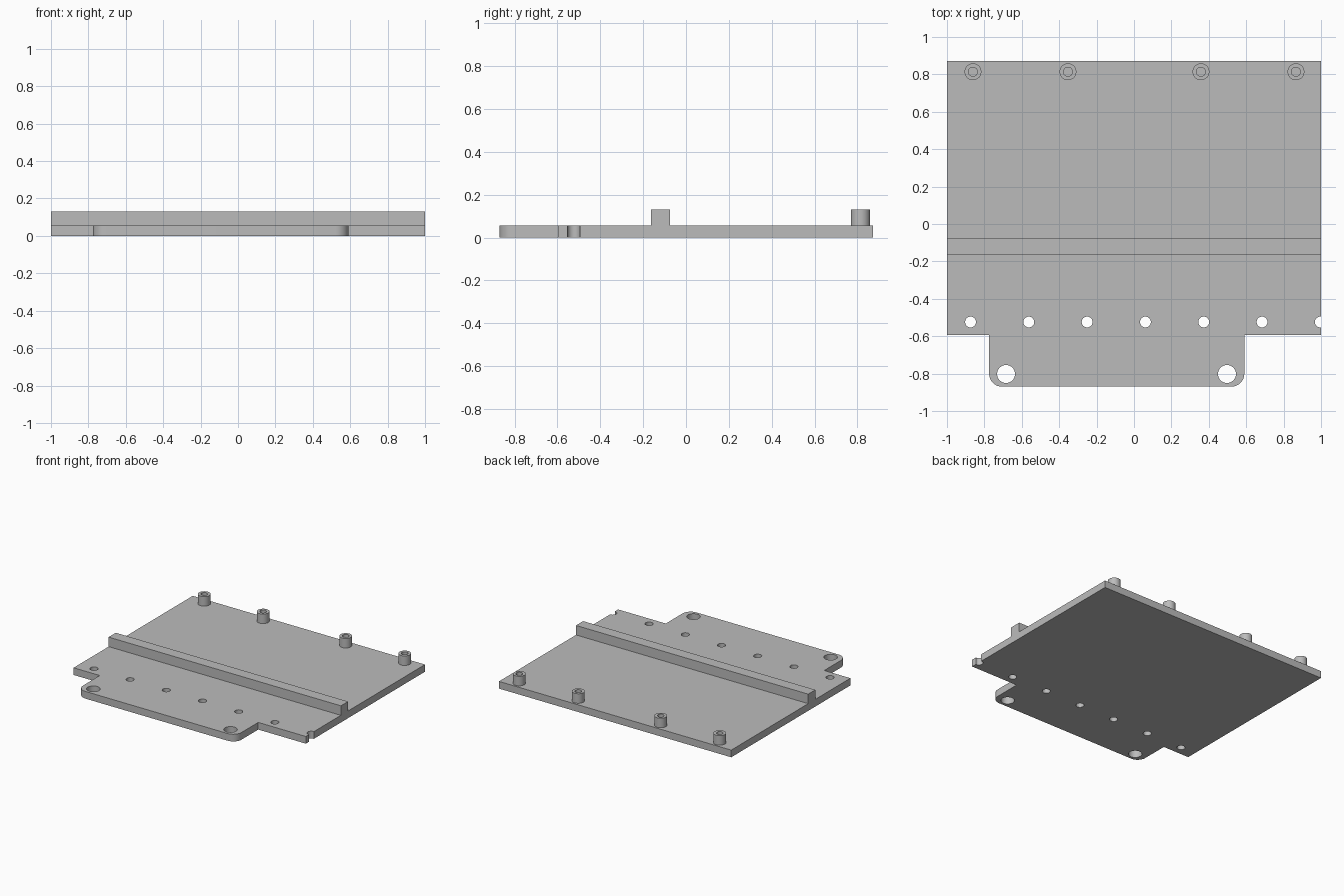
import bpy, bmesh
from math import cos, sin, pi
from mathutils import Matrix

default = bpy.data.objects.get("Cube")
if default:
    bpy.data.objects.remove(default)

PLATE_TOP = 0.056
TOP = 0.13
FRONT, STEP, BACK = -0.87, -0.594, 0.872
TAB_LEFT, TAB_RIGHT, TAB_RADIUS = -0.775, 0.59, 0.07

grey = bpy.data.materials.new("plain grey")
grey.use_nodes = True
colour = (0.5, 0.5, 0.5, 1)
grey.diffuse_color = colour
grey.node_tree.nodes["Principled BSDF"].inputs["Base Color"].default_value = colour


def make_object(name, bm):
    bmesh.ops.recalc_face_normals(bm, faces=bm.faces)
    mesh = bpy.data.meshes.new(name)
    bm.to_mesh(mesh)
    bm.free()
    mesh.materials.append(grey)
    obj = bpy.data.objects.new(name, mesh)
    bpy.context.collection.objects.link(obj)
    return obj


def smooth(obj):
    bpy.ops.object.select_all(action='DESELECT')
    obj.select_set(True)
    bpy.context.view_layer.objects.active = obj
    bpy.ops.object.shade_smooth_by_angle()


def add_cylinder(bm, x, y, z0, z1, radius):
    return bmesh.ops.create_cone(
        bm, cap_ends=True, segments=32, radius1=radius, radius2=radius,
        depth=z1 - z0, matrix=Matrix.Translation((x, y, (z0 + z1) / 2)))["verts"]


def corner(cx, cy, start, steps=8):
    angles = [start + pi / 2 * i / steps for i in range(steps + 1)]
    return [(cx + TAB_RADIUS * cos(a), cy + TAB_RADIUS * sin(a)) for a in angles]


# Base plate with a rounded front tab
outline = [(-1, BACK), (-1, STEP), (TAB_LEFT, STEP)]
outline += corner(TAB_LEFT + TAB_RADIUS, FRONT + TAB_RADIUS, pi)
outline += corner(TAB_RIGHT - TAB_RADIUS, FRONT + TAB_RADIUS, 1.5 * pi)
outline += [(TAB_RIGHT, STEP), (1, STEP), (1, BACK)]
bm = bmesh.new()
face = bm.faces.new([bm.verts.new((x, y, 0)) for x, y in outline])
walls = bmesh.ops.extrude_face_region(bm, geom=[face])["geom"]
bmesh.ops.translate(bm, vec=(0, 0, PLATE_TOP),
                    verts=[v for v in walls if isinstance(v, bmesh.types.BMVert)])
plate = make_object("base_plate", bm)

# Hole cutter: a row of small holes, the last breaking the edge, and two tab holes
bm = bmesh.new()
for i in range(7):
    add_cylinder(bm, -0.874 + 0.3117 * i, -0.524, -0.1, 0.2, 0.029)
for x in (-0.684, 0.497):
    add_cylinder(bm, x, -0.802, -0.1, 0.2, 0.048)
cutter = make_object("hole_cutter", bm)
cutter.hide_render = True
cut = plate.modifiers.new("holes", 'BOOLEAN')
cut.operation = 'DIFFERENCE'
cut.solver = 'EXACT'
cut.object = cutter
bpy.context.view_layer.objects.active = plate
bpy.ops.object.modifier_apply(modifier=cut.name)
bpy.data.objects.remove(cutter)
smooth(plate)

# Cross rail
bm = bmesh.new()
bmesh.ops.create_cube(bm, size=1, matrix=Matrix.Translation(
    (0, -0.119, (PLATE_TOP + TOP) / 2)) @ Matrix.Diagonal((2, 0.088, TOP - PLATE_TOP, 1)))
make_object("cross_rail", bm)

# Standoffs with blind bores along the back edge
for i, x in enumerate((-0.861, -0.353, 0.358, 0.866)):
    bm = bmesh.new()
    add_cylinder(bm, x, 0.814, PLATE_TOP, TOP, 0.045)
    bm.faces.ensure_lookup_table()
    cap = max(bm.faces, key=lambda f: f.calc_center_median().z)
    bmesh.ops.inset_region(bm, faces=[cap], thickness=0.021)
    bore = bmesh.ops.extrude_face_region(bm, geom=[cap])["geom"]
    bmesh.ops.delete(bm, geom=[cap], context='FACES_ONLY')
    bmesh.ops.translate(bm, vec=(0, 0, PLATE_TOP + 0.002 - TOP),
                        verts=[v for v in bore if isinstance(v, bmesh.types.BMVert)])
    smooth(make_object(f"standoff_{i + 1}", bm))
